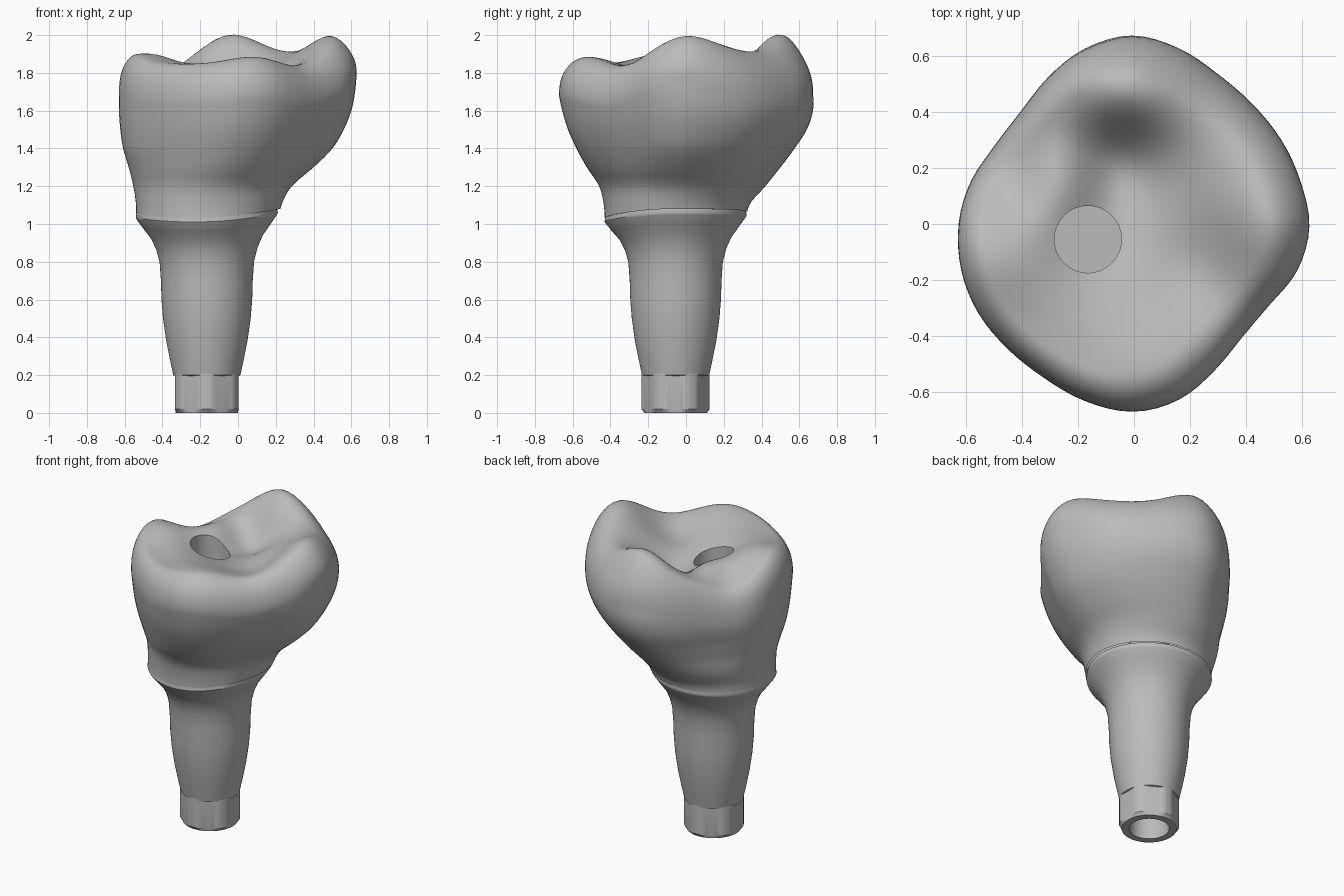
import bpy, bmesh, math
from math import cos, sin, exp, pi

if "Cube" in bpy.data.objects:
    bpy.data.objects.remove(bpy.data.objects["Cube"])

SEG = 96
CX, CY = -0.165, -0.055        # axis of the post and screw channel
HOLE = 0.12
ANGLES = [2 * pi * i / SEG for i in range(SEG)]

grey = bpy.data.materials.new("satin grey")
grey.use_nodes = True
colour = (0.5, 0.5, 0.5, 1)
grey.diffuse_color = colour
grey.node_tree.nodes["Principled BSDF"].inputs["Base Color"].default_value = colour


def loft(name, rings, cap_start=False, cap_end=False, sharp=40):
    """Skin a list of equal rings of points."""
    bm = bmesh.new()
    loops = [[bm.verts.new(p) for p in ring] for ring in rings]
    for a, b in zip(loops, loops[1:]):
        n = len(a)
        for i in range(n):
            j = (i + 1) % n
            bm.faces.new((a[i], a[j], b[j], b[i]))
    if cap_start:
        bm.faces.new(loops[0][::-1])
    if cap_end:
        bm.faces.new(loops[-1])
    bmesh.ops.recalc_face_normals(bm, faces=bm.faces)
    mesh = bpy.data.meshes.new(name)
    bm.to_mesh(mesh)
    bm.free()
    mesh.materials.append(grey)
    obj = bpy.data.objects.new(name, mesh)
    bpy.context.collection.objects.link(obj)
    bpy.ops.object.select_all(action='DESELECT')
    obj.select_set(True)
    bpy.context.view_layer.objects.active = obj
    bpy.ops.object.shade_smooth_by_angle(angle=math.radians(sharp))


def spline(p0, p1, p2, p3, t):
    return p1 + 0.5 * t * (p2 - p0 + t * (2 * p0 - 5 * p1 + 4 * p2 - p3
                                          + t * (3 * (p1 - p2) + p3 - p0)))


def smooth(t):
    t = min(1, max(0, t))
    return t * t * (3 - 2 * t)


def margin(x, y):
    """Height of the line where crown meets post, dipping at the front."""
    dip = min(0, (y - CY) / 0.375)
    return 1.045 + 0.035 * (x - CX) - 0.033 * dip * dip


def circle(r, z):
    return [(CX + r * cos(a), CY + r * sin(a), z) for a in ANGLES]


# Crown outline seen from above: radius every 15 degrees
RADII = [.625, .617, .614, .612, .622, .652, .675, .65, .605, .57, .572, .60,
         .625, .638, .64, .636, .64, .66, .672, .65, .605, .572, .572, .607]


def outline(a):
    n = len(RADII)
    k = a / (2 * pi) * n
    i = int(k)
    r = spline(*(RADII[(i + d) % n] for d in (-1, 0, 1, 2)), k - i)
    return r * cos(a), r * sin(a)


# Crown side profile: height, then left, right, front and back extents
SIDES = [(1.0, -.54, .21, -.43, .32), (1.1, -.54, .23, -.435, .335),
         (1.2, -.555, .285, -.46, .42), (1.3, -.58, .40, -.525, .50),
         (1.4, -.61, .50, -.58, .575), (1.5, -.625, .56, -.625, .64),
         (1.6, -.632, .60, -.655, .672), (1.7, -.632, .62, -.675, .672),
         (1.8, -.628, .628, -.675, .66), (1.9, -.62, .628, -.67, .635)]


def extents(z):
    k = min(len(SIDES) - 1.001, max(0, (z - 1) * 10))
    i = int(k)
    rows = [SIDES[min(len(SIDES) - 1, max(0, i + d))] for d in (-1, 0, 1, 2)]
    return [spline(*(r[c] for r in rows), k - i) for c in range(1, 5)]


def wall(a, z):
    """Point on the crown wall, round at the neck and lobed higher up."""
    x0, x1, y0, y1 = extents(z)
    ox, oy = outline(a)
    u, v = (ox + .63) / 1.255, (oy + .672) / 1.347
    b = smooth((z - 1.05) / 0.4)
    u = b * u + (1 - b) * (0.5 + 0.5 * cos(a))
    v = b * v + (1 - b) * (0.5 + 0.5 * sin(a))
    return x0 + u * (x1 - x0), y0 + v * (y1 - y0)


# Chewing surface: cusps, ridges, then valleys and the sloping fossa
RELIEF = [(.5, 0, 2.0), (-.06, .45, 1.985), (-.5, -.1, 1.9), (.08, -.52, 1.885),
          (.46, .19, 1.955), (.47, -.17, 1.935), (.15, .45, 1.945),
          (-.03, .6, 1.95), (.6, .02, 1.97), (-.25, -.4, 1.85),
          (.32, -.32, 1.845), (.33, .33, 1.915), (-.25, .18, 1.835),
          (-.3, .37, 1.84), (-.43, .2, 1.77), (-.1, .26, 1.77),
          (-.27, -.16, 1.84), (CX, CY, 1.78), (-.03, .1, 1.73),
          (.3, .04, 1.89), (.15, .06, 1.81), (.22, -.15, 1.80), (.03, -.27, 1.82)]
BASE, SPREAD = 1.84, 0.04


def bump(p, x, y):
    return exp(-((x - p[0]) ** 2 + (y - p[1]) ** 2) / SPREAD)


# Balance the bumps until the surface passes through every relief point
weights = [0.0] * len(RELIEF)
for sweep in range(200):
    for i, p in enumerate(RELIEF):
        height = BASE + sum(w * bump(q, p[0], p[1]) for w, q in zip(weights, RELIEF))
        weights[i] += p[2] - height


def relief(x, y):
    return BASE + sum(w * bump(p, x, y) for w, p in zip(weights, RELIEF))


def crown_rings():
    shoulder = []
    for a in ANGLES:
        x, y = wall(a, 1.75)
        shoulder.append(relief(0.8 * x, 0.8 * y) - 0.2 - 0.1 * max(0, sin(a)))
    rings = []
    # Wall from the margin to the shoulder
    for k in range(25):
        ring = []
        for a, top in zip(ANGLES, shoulder):
            base = margin(CX + .375 * cos(a), CY + .375 * sin(a)) + 0.022
            z = base + (top - base) * k / 24
            ring.append((*wall(a, z), z))
        rings.append(ring)
    # Rounded edge, then the chewing surface in to the screw channel
    turn = [pi / 2 * k / 12 for k in range(1, 13)]
    steps = [(.74 + .26 * cos(t), sin(t) ** 0.8) for t in turn]
    steps += [(.74 * (1 - k / 20), 1) for k in range(1, 21)]
    for s, rise in steps:
        ring = []
        for a, top in zip(ANGLES, shoulder):
            wx, wy = wall(a, top)
            x = s * wx + (1 - s) * (CX + HOLE * cos(a))
            y = s * wy + (1 - s) * (CY + HOLE * sin(a))
            ring.append((x, y, top + (relief(x, y) - top) * rise))
        rings.append(ring)
    # Screw channel
    return rings + [circle(HOLE, z) for z in (1.5, 1.0, 0.7)]


loft("crown", crown_rings(), cap_end=True)

# Flared post with a sloping collar
PROFILE = [(.165, .195), (.178, .2), (.195, .28), (.215, .38), (.232, .5),
           (.24, .6), (.243, .7), (.25, .8), (.268, .87), (.295, .93),
           (.335, .985), (.372, 1.037), (.376, 1.045), (.373, 1.067), (.33, 1.069)]
post = []
for r, z in PROFILE:
    ring = []
    for x, y, _ in circle(r, z):
        follow = smooth((z - 0.7) / 0.33)
        ring.append((x, y, z + follow * (margin(x, y) - 1.045)))
    post.append(ring)
loft("post", post, cap_start=True, sharp=35)


# Six-sided connector with clipped corners, chamfered foot and a bore
def hexagon(z, limit):
    ring = []
    for a in ANGLES:
        off = (a + pi / 6) % (pi / 3) - pi / 6
        r = min(limit, 0.168 / cos(off))
        ring.append((CX + r * cos(a), CY + r * sin(a), z))
    return ring


loft("connector", [hexagon(0.21, .18), hexagon(0.02, .18), hexagon(0, .165),
                   circle(HOLE, 0), circle(HOLE, 0.45)], cap_end=True, sharp=20)
